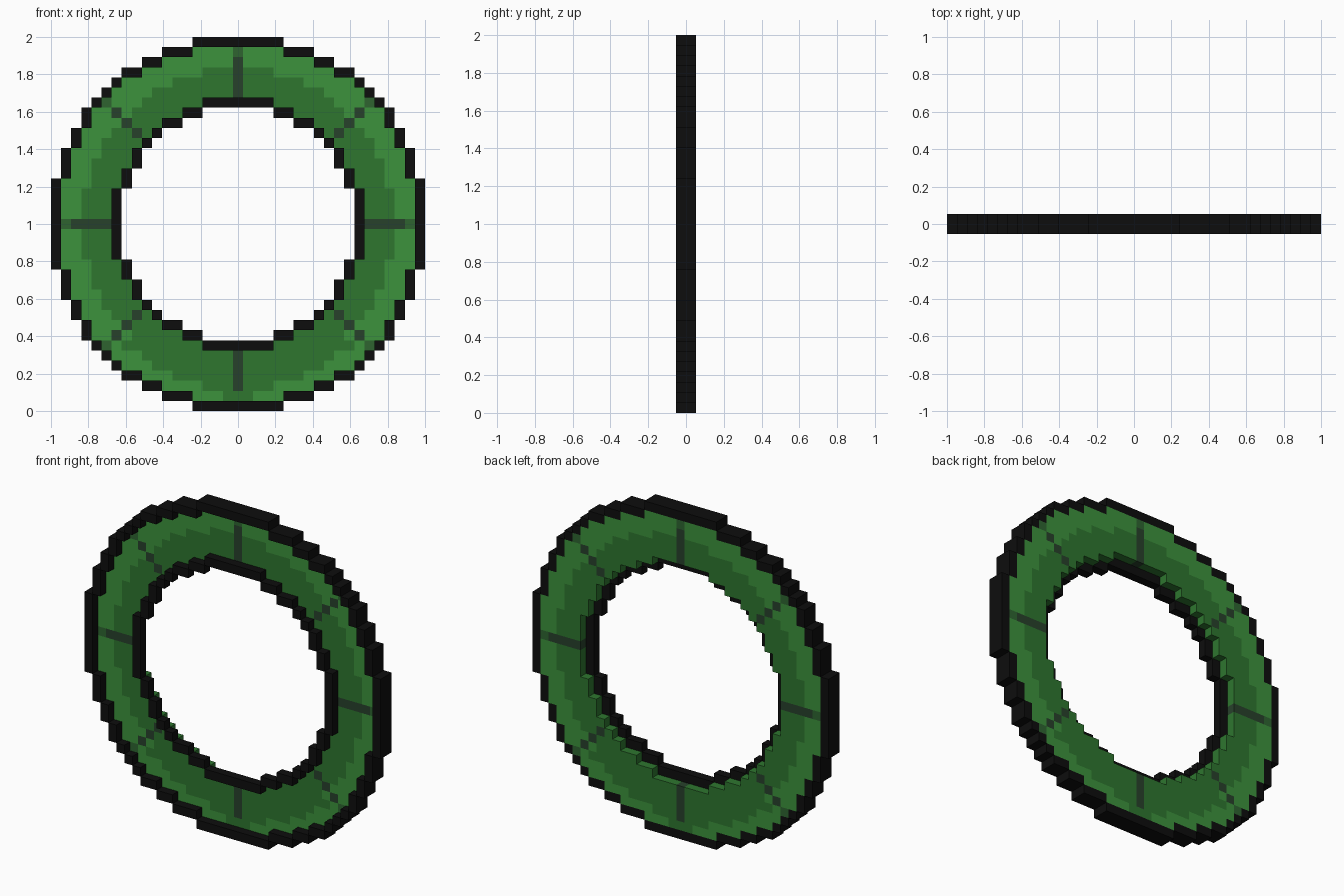
import bpy
import bmesh

if "Cube" in bpy.data.objects:
    bpy.data.objects.remove(bpy.data.objects["Cube"], do_unlink=True)

CELL = 2 / 37
HALF = 18

# Half width of each cell row, counted outward from the middle row
OUTER = [18] * 5 + [17] * 3 + [16] * 2 + [15] * 2 + [14, 13, 12, 11, 9, 7, 4]
INNER = [12] * 4 + [11] * 2 + [10] * 2 + [9, 8, 7, 5, 3]


def material(name, rgb):
    linear = [((c / 255 + 0.055) / 1.055) ** 2.4 if c > 10 else c / 3295 for c in rgb]
    mat = bpy.data.materials.new(name)
    mat.use_nodes = True
    mat.diffuse_color = (*linear, 1)
    mat.node_tree.nodes["Principled BSDF"].inputs["Base Color"].default_value = (*linear, 1)
    return mat


BLACK = material("outline black", (13, 13, 13))
GREENS = [
    material("light green", (60, 146, 60)),
    material("deep green", (46, 118, 47)),
    material("spoke green", (39, 65, 43)),
    material("spoke end green", (46, 100, 48)),
]


def disc(widths):
    return {(i, k) for i in range(-HALF, HALF + 1) for k in range(-HALF, HALF + 1)
            if abs(k) < len(widths) and abs(i) <= widths[abs(k)]}


def neighbours(i, k):
    return [(i + 1, k), (i, k + 1), (i - 1, k), (i, k - 1)]


def rim(cells):
    return {c for c in cells if any(n not in cells for n in neighbours(*c))}


def build(name, cells, front, back, mats, rule=lambda i, k: 0):
    """Extrude a set of grid cells between two depths, walls only on open sides."""
    bm = bmesh.new()

    def face(points, index):
        bm.faces.new([bm.verts.new(p) for p in points]).material_index = index

    for i, k in sorted(cells):
        index = rule(i, k)
        l, r = (i - 0.5) * CELL, (i + 0.5) * CELL
        b, t = 1 + (k - 0.5) * CELL, 1 + (k + 0.5) * CELL
        ring = [(r, b), (r, t), (l, t), (l, b)]
        face([(x, front, z) for x, z in reversed(ring)][::-1], index)
        face([(x, back, z) for x, z in reversed(ring)], index)
        for side, n in enumerate(neighbours(i, k)):
            if n not in cells:
                (x0, z0), (x1, z1) = ring[side], ring[(side + 1) % 4]
                face([(x0, front, z0), (x0, back, z0), (x1, back, z1), (x1, front, z1)], index)
    bmesh.ops.remove_doubles(bm, verts=bm.verts, dist=CELL / 100)
    mesh = bpy.data.meshes.new(name)
    bm.to_mesh(mesh)
    bm.free()
    for mat in mats:
        mesh.materials.append(mat)
    obj = bpy.data.objects.new(name, mesh)
    bpy.context.collection.objects.link(obj)
    return obj


def green_rule(i, k):
    a, b = abs(i), abs(k)
    # Straight and diagonal spokes
    if min(a, b) == 0:
        if max(a, b) < 17:
            return 2
        return 1 if k < 0 else 3
    if a == b + 1 and 10 <= a <= 13:
        return 3 if a == 13 else 2
    # Deep inner band, wider along the bottom
    lower = k < 0 and b > a
    if lower and a == 1:
        return 1
    return 1 if (i * i + k * k) ** 0.5 < (16.3 if lower else 15.4) else 0


outer_disc, inner_disc = disc(OUTER), disc(INNER)
outer_rim, inner_rim = rim(outer_disc), rim(inner_disc)

build("outer_rim", outer_rim, -CELL, CELL, [BLACK])
build("inner_rim", inner_rim, -CELL, 0, [BLACK])
build("ring_body", outer_disc - outer_rim - inner_disc, 0, CELL, GREENS, green_rule)
